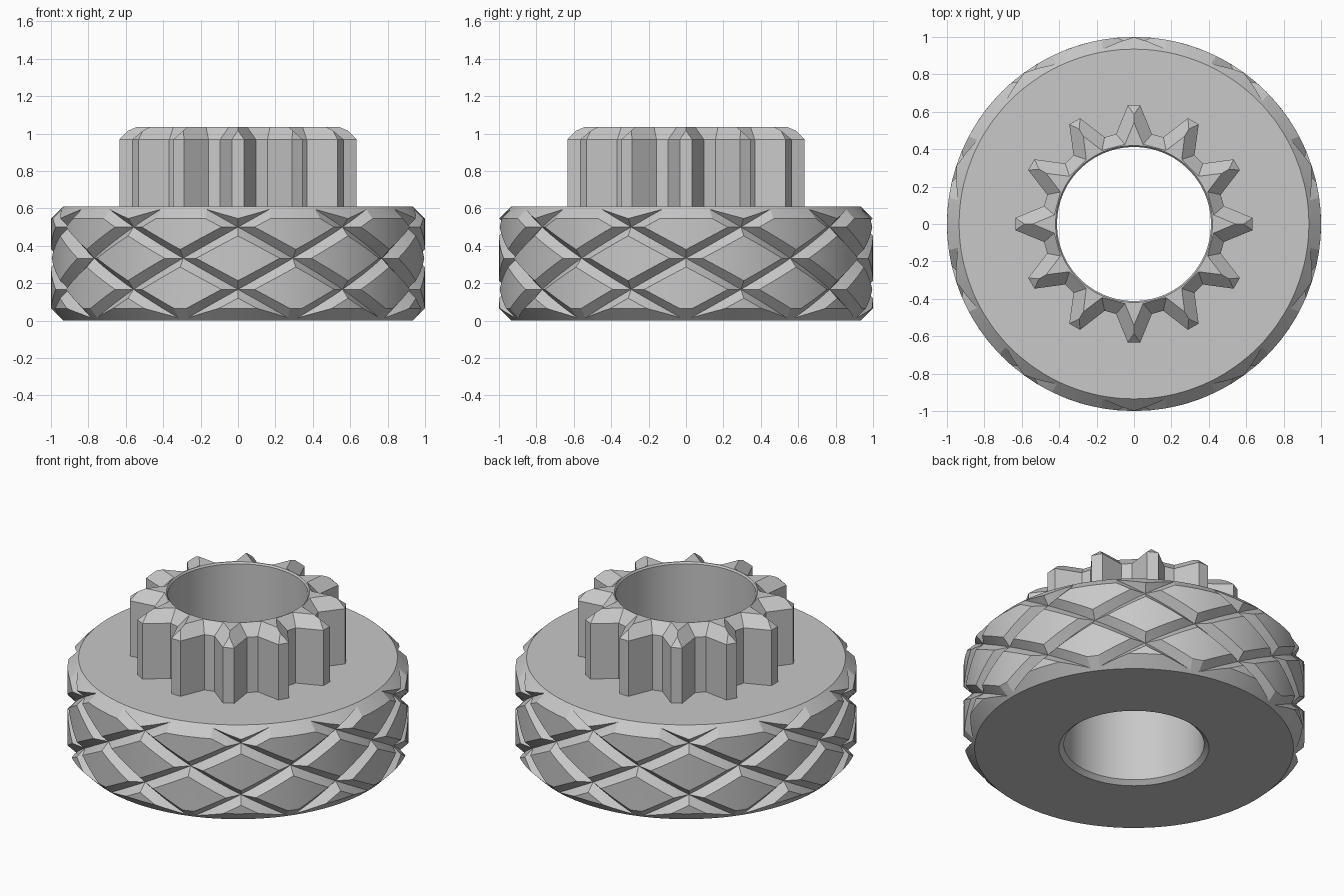
import bpy, bmesh, math
from mathutils import Vector

cube = bpy.data.objects.get("Cube")
if cube:
    bpy.data.objects.remove(cube, do_unlink=True)

steel = bpy.data.materials.new("plain grey")
steel.use_nodes = True
grey = (0.58, 0.58, 0.58, 1)
steel.diffuse_color = grey
steel.node_tree.nodes["Principled BSDF"].inputs["Base Color"].default_value = grey

H, CHAMFER = 0.61, 0.065           # height and edge chamfer of the grip
DEPTH, WIDTH = 0.05, 0.047         # groove depth and vertical half width
STARTS = 10                        # groove starts around the grip
PITCH = 1 / 6                      # groove rise over half a sector


def polar(radius, degrees, z):
    a = math.radians(degrees - 90)
    return Vector((radius * math.cos(a), radius * math.sin(a), z))


def finish(bm, name):
    bmesh.ops.remove_doubles(bm, verts=bm.verts, dist=0.0002)
    bmesh.ops.recalc_face_normals(bm, faces=bm.faces)
    mesh = bpy.data.meshes.new(name)
    bm.to_mesh(mesh)
    bm.free()
    mesh.materials.append(steel)
    obj = bpy.data.objects.new(name, mesh)
    bpy.context.collection.objects.link(obj)
    bpy.ops.object.select_all(action="DESELECT")
    obj.select_set(True)
    bpy.context.view_layer.objects.active = obj
    bpy.ops.object.shade_smooth_by_angle(angle=math.radians(22))
    return obj


# Knurled grip: one unrolled sector (x around, y up), scored along each crease
bm = bmesh.new()
bmesh.ops.create_grid(bm, x_segments=8, y_segments=1, size=1)
for v in bm.verts:
    v.co.y = H * (v.co.y + 1) / 2


def score(a, b, c, low=0, high=H):
    """Cut along a*x + b*y = c inside a height band."""
    faces = [f for f in bm.faces if low < f.calc_center_median().y < high]
    geom = set(faces)
    for f in faces:
        geom.update(f.edges)
        geom.update(f.verts)
    n = Vector((a, b, 0))
    bmesh.ops.bisect_plane(bm, geom=list(geom), dist=1e-5,
                           plane_co=n * c / n.length_squared, plane_no=n)


for z in (CHAMFER, H - CHAMFER, PITCH, 2 * PITCH, 3 * PITCH):
    score(0, 1, z)
grooves = [(s * PITCH, PITCH * k) for s in (-1, 1) for k in (-1, 1, 3, 5)]
ratio = DEPTH / WIDTH
for slope, start in grooves:
    for offset in (-WIDTH, 0, WIDTH):
        score(-slope, 1, start + offset)
    for side in (-ratio, ratio):
        score(-side * slope, side + 1, H - CHAMFER + DEPTH + side * start,
              low=H - CHAMFER)
        score(-side * slope, side - 1, DEPTH - CHAMFER + side * start,
              high=CHAMFER)


def grip_radius(x, z):
    outer = min(1, 1 - CHAMFER + z, 1 - CHAMFER + H - z)
    near = min(abs(z - start - slope * x) for slope, start in grooves)
    return min(outer, 1 - DEPTH * (1 - near / WIDTH))


# Roll the sector round the axis
sector = bm.verts[:] + bm.edges[:] + bm.faces[:]
radius = {}
copies = [(0, bm.verts[:])]
for i in range(1, STARTS):
    made = bmesh.ops.duplicate(bm, geom=sector)["geom"]
    copies.append((i, [g for g in made if isinstance(g, bmesh.types.BMVert)]))
for i, verts in copies:
    for v in verts:
        x, z = v.co.x, v.co.y
        v.co = polar(grip_radius(x, z), (x + 2 * i) * 180 / STARTS, z)
bmesh.ops.remove_doubles(bm, verts=bm.verts, dist=0.0002)

# Flat top and bottom of the grip
rims = [e for e in bm.edges if e.is_boundary]
for top, inner in ((True, 0.46), (False, 0.44)):
    rim = [e for e in rims if (e.verts[0].co.z > H / 2) == top]
    made = bmesh.ops.extrude_edge_only(bm, edges=rim)["geom"]
    for v in made:
        if isinstance(v, bmesh.types.BMVert):
            k = inner / math.hypot(v.co.x, v.co.y)
            v.co.x *= k
            v.co.y *= k
finish(bm, "knurled_grip")

# Toothed hub with roof-shaped tooth tops and a chamfered bore
TEETH = 12
TOP, SHOULDER = 1.035, 0.968
STEP = 360 / TEETH
bm = bmesh.new()


def face(*points):
    bm.faces.new([bm.verts.new(p) for p in points])


outline = [(0.49, -11.3), (0.635, -3), (0.635, 3), (0.49, 11.3),
           (0.49, STEP - 11.3)]
bore_angles = [-6.5, 0, 6.5, 12, 18, STEP - 6.5]
bore_profile = [(0.42, TOP), (0.412, TOP - 0.01), (0.412, 0.025), (0.44, 0)]
for t in range(TEETH):
    turn = t * STEP

    def at(r, angle, z):
        return polar(r, angle + turn, z)

    # Tooth walls
    for (r0, a0), (r1, a1) in zip(outline, outline[1:]):
        face(at(r0, a0, H - 0.01), at(r1, a1, H - 0.01),
             at(r1, a1, SHOULDER), at(r0, a0, SHOULDER))

    # Sloped tops of tip, flanks and valley
    v0, t0, t1, v1, v2 = [at(r, a, SHOULDER) for r, a in outline]
    apex, ridge = at(0.586, 0, SHOULDER + 0.048), at(0.542, 0, TOP)
    i0, i1, i2 = [at(0.429, a, TOP) for a in (-6.5, 6.5, STEP - 6.5)]
    face(t0, t1, apex)
    face(t1, v1, i1, ridge, apex)
    face(v0, t0, apex, ridge, i0)
    face(v1, v2, i2, i1)

    # Flat land round the bore
    edge = [at(0.42, a, TOP) for a in bore_angles]
    face(i0, ridge, i1, edge[2], edge[1], edge[0])
    face(i1, i2, *reversed(edge[2:]))

    # Bore wall
    for (r0, z0), (r1, z1) in zip(bore_profile, bore_profile[1:]):
        for a0, a1 in zip(bore_angles, bore_angles[1:]):
            face(at(r0, a0, z0), at(r0, a1, z0), at(r1, a1, z1), at(r1, a0, z1))
finish(bm, "toothed_hub")
